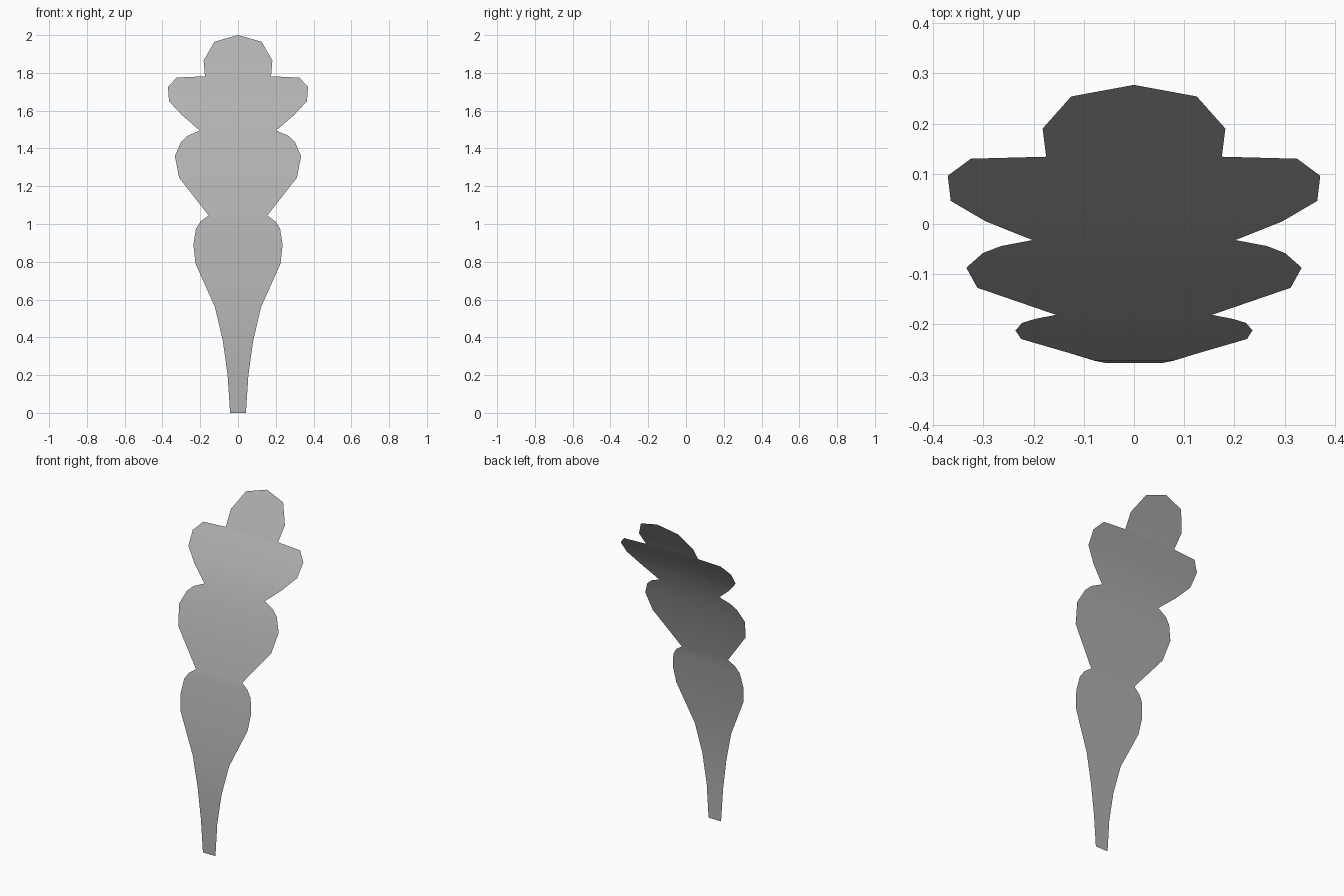
import bpy
import bmesh

cube = bpy.data.objects.get("Cube")
if cube:
    bpy.data.objects.remove(cube, do_unlink=True)

# Right half of the lobed outline from stem to tip: half width, depth, height
OUTLINE = [
    (0.042, -0.276, 0.0), (0.055, -0.277, 0.2), (0.08, -0.272, 0.38),
    (0.122, -0.259, 0.56), (0.225, -0.229, 0.79), (0.236, -0.212, 0.89),
    (0.223, -0.197, 0.975), (0.197, -0.189, 1.015), (0.155, -0.181, 1.045),
    (0.312, -0.127, 1.245), (0.334, -0.087, 1.36), (0.301, -0.058, 1.435),
    (0.265, -0.044, 1.468), (0.202, -0.032, 1.495), (0.295, 0.005, 1.575),
    (0.365, 0.046, 1.65), (0.371, 0.096, 1.725), (0.325, 0.13, 1.775),
    (0.175, 0.134, 1.782), (0.182, 0.19, 1.865), (0.125, 0.254, 1.965),
]
TIP = (0.0, 0.277, 2.0)

# Flat grey leaf colour
grey = bpy.data.materials.new("mid_grey")
grey.use_nodes = True
colour = (0.44, 0.44, 0.44, 1.0)
grey.diffuse_color = colour
grey.node_tree.nodes["Principled BSDF"].inputs["Base Color"].default_value = colour

# Curved leaf sheet: rows across the leaf, bridged upward and closed at the tip
bm = bmesh.new()
rows = [[bm.verts.new((s * x, y, z)) for s in (-1, 1)] for x, y, z in OUTLINE]
for low, high in zip(rows, rows[1:]):
    bm.faces.new((low[0], low[1], high[1], high[0]))
bm.faces.new((rows[-1][0], rows[-1][1], bm.verts.new(TIP)))
for face in bm.faces:
    face.smooth = True

mesh = bpy.data.meshes.new("lobed_leaf")
bm.to_mesh(mesh)
bm.free()
mesh.materials.append(grey)
leaf = bpy.data.objects.new("lobed_leaf", mesh)
bpy.context.collection.objects.link(leaf)
